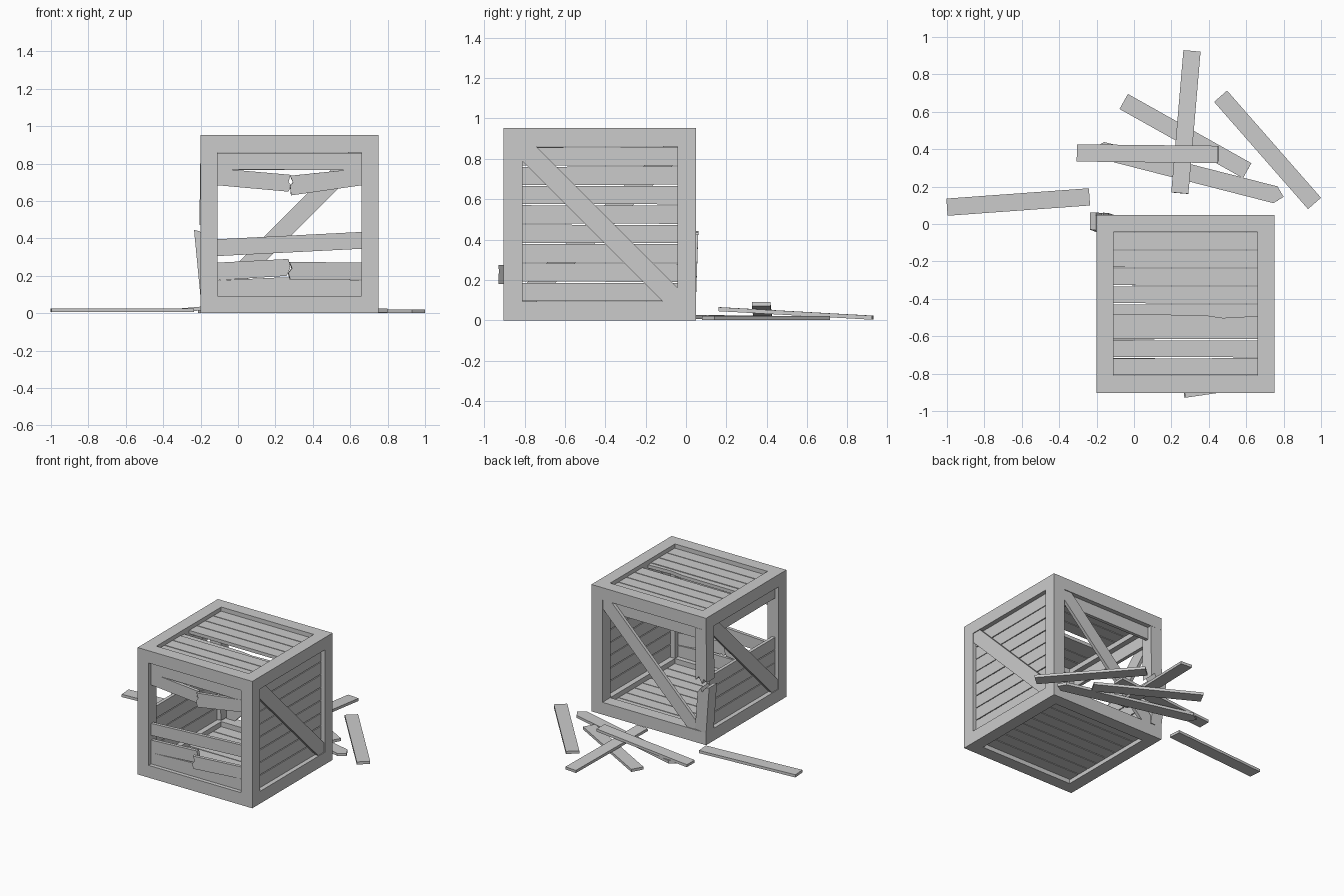
import bpy, bmesh, random
from math import radians
from mathutils import Matrix, Vector

if "Cube" in bpy.data.objects:
    bpy.data.objects.remove(bpy.data.objects["Cube"])

random.seed(4)
CX, CY, H, B = 0.275, -0.427, 0.476, 0.092   # crate centre, half size, beam width
I = H - B                                    # half opening
T = Matrix.Translation


def prism(name, outline, w0, w1, mat):
    """Extrude a 2D outline (u, v) from w0 to w1, placed by mat."""
    bm = bmesh.new()
    low = [bm.verts.new((u, v, w0)) for u, v in outline]
    top = [bm.verts.new((u, v, w1)) for u, v in outline]
    bm.faces.new(low[::-1])
    bm.faces.new(top)
    n = len(outline)
    for i in range(n):
        j = (i + 1) % n
        bm.faces.new((low[i], low[j], top[j], top[i]))
    bm.transform(mat)
    bmesh.ops.recalc_face_normals(bm, faces=bm.faces)
    me = bpy.data.meshes.new(name)
    bm.to_mesh(me)
    bm.free()
    ob = bpy.data.objects.new(name, me)
    bpy.context.collection.objects.link(ob)
    return ob


def rect(hu, hv):
    return [(-hu, -hv), (hu, -hv), (hu, hv), (-hu, hv)]


def box(name, c, s):
    return prism(name, rect(s[0] / 2, s[1] / 2), -s[2] / 2, s[2] / 2, T(c))


# Face frames: u right, v up, w outward from the outer surface
centre = T((CX, CY, H))
def side(deg):
    return centre @ Matrix.Rotation(radians(deg), 4, 'Z') @ Matrix.Rotation(radians(90), 4, 'X') @ T((0, 0, H))
front, right, back, left = (side(a) for a in (0, 90, 180, 270))
top = centre @ T((0, 0, H))
bottom = centre @ Matrix.Rotation(radians(180), 4, 'X') @ T((0, 0, H))

# Edge beams of the crate
e = H - B / 2
for a in (-1, 1):
    for b in (-1, 1):
        box("frame_beam_x", (CX, CY + a * e, H + b * e), (2 * H, B, B))
        box("frame_beam_y", (CX + a * e, CY, H + b * e), (B, 2 * I, B))
        if (a, b) != (-1, 1):
            box("corner_post", (CX + a * e, CY + b * e, H), (B, B, 2 * I))

# Broken corner post at the back left: leaning stump and hanging upper half
stump = [(0, 0), (B, 0), (B, .29), (.07, .33), (.055, .30), (.03, .345), (0, .355)]
prism("broken_post_lower", stump, -B, 0,
      T((CX - H, CY + H - B, B)) @ Matrix.Rotation(radians(-5.5), 4, 'Y')
      @ Matrix.Rotation(radians(-2), 4, 'X') @ Matrix.Rotation(radians(90), 4, 'X'))
hang = [(0, 0), (0, -.39), (.025, -.37), (.04, -.41), (.065, -.36), (B, -.39), (B, 0)]
prism("broken_post_upper", hang, -B, 0,
      T((CX - H, CY + H - B, 2 * H - B)) @ Matrix.Rotation(radians(.8), 4, 'Y')
      @ Matrix.Rotation(radians(90), 4, 'X'))

# Slatted panels
PITCH = 2 * I / 8
def slats(name, face, rows):
    for r in rows:
        v = -I + PITCH * (r + .5)
        tilt = Matrix.Rotation(random.uniform(-.003, .003), 4, 'Z')
        prism(name, rect(I + .01, PITCH / 2 - .003), -.055, -.03, face @ T((0, v, 0)) @ tilt)

slats("right_slat", right, range(8))
slats("top_slat", top, (0, 1, 2, 4, 5, 6, 7))
slats("bottom_slat", bottom, range(8))
slats("left_slat", left, (0, 1, 2, 3, 7))
slats("back_slat", back, (7,))
slats("front_slat", front, (7,))

# Cracked slat in the lid
prism("top_cracked_slat", [(-.39, -.10), (.10, -.105), (.18, -.14), (.36, -.17), (.385, -.11),
                           (.39, -.065), (.2, -.075), (.1, -.06), (-.39, -.055)],
      -.06, -.035, face_mat := top)

# Diagonal braces filling the opening corner to corner
c = .07
brace = [(-I, I), (-I, I - c), (I - c, -I), (I, -I), (I, -I + c), (-I + c, I)]
for nm, f in (("right", right), ("back", back), ("left", left)):
    prism(nm + "_brace", brace, -.03, -.006, f)

# Damaged front boards, outlines read in world x, z
def front_board(name, pts, swing=0.0):
    piv = T((I, 0, 0)) @ Matrix.Rotation(swing, 4, 'Y') @ T((-I, 0, 0))
    prism(name, [(x - CX, z - H) for x, z in pts], -.055, -.03, front @ piv)

front_board("front_broken_upper_left", [(-.12, .685), (.27, .65), (.285, .685), (.27, .70),
                                        (.28, .74), (-.12, .775)])
front_board("front_broken_upper_right", [(.285, .63), (.67, .685), (.67, .775), (.28, .735),
                                         (.295, .70), (.28, .68)], .05)
front_board("front_loose_slat", [(-.12, .305), (.67, .345), (.67, .435), (-.12, .395)])
front_board("front_broken_lower_left", [(-.12, .175), (.26, .20), (.28, .245), (.27, .29), (-.12, .27)])
front_board("front_broken_lower_right", [(.28, .18), (.67, .18), (.67, .27), (.275, .275),
                                         (.29, .24), (.27, .215)], .145)
front_board("front_bottom_slat", [(-.12, .09), (.67, .09), (.67, .175), (.4, .19), (.2, .19), (-.12, .175)])

# Fallen boards, laid between two end points
def fallen(name, a, b, tip=0.0):
    a, b = Vector(a), Vector(b)
    u = (b - a).normalized()
    v = Vector((0, 0, 1)).cross(u).normalized()
    w = u.cross(v)
    m = Matrix((u, v, w)).transposed().to_4x4()
    m.translation = (a + b) / 2
    h, k = (b - a).length / 2, .046
    shape = rect(h, k)
    if tip:
        shape = [(-h + tip, -k), (h - tip, -k), (h, 0), (h - tip, k), (-h + tip, k), (-h, 0)]
    prism(name, shape, -.01, .01, m)

fallen("fallen_board", (-1, .09, .016), (-.238, .145, .016))
fallen("fallen_board", (-.055, .655, .011), (.605, .285, .013))
fallen("fallen_board", (.31, .925, .013), (.245, .165, .055))
fallen("fallen_board", (.463, .683, .011), (.965, .11, .011))
fallen("fallen_board", (-.305, .38, .016), (.45, .372, .08))
fallen("fallen_brace", (-.215, .405, .012), (.8, .145, .014), .045)
